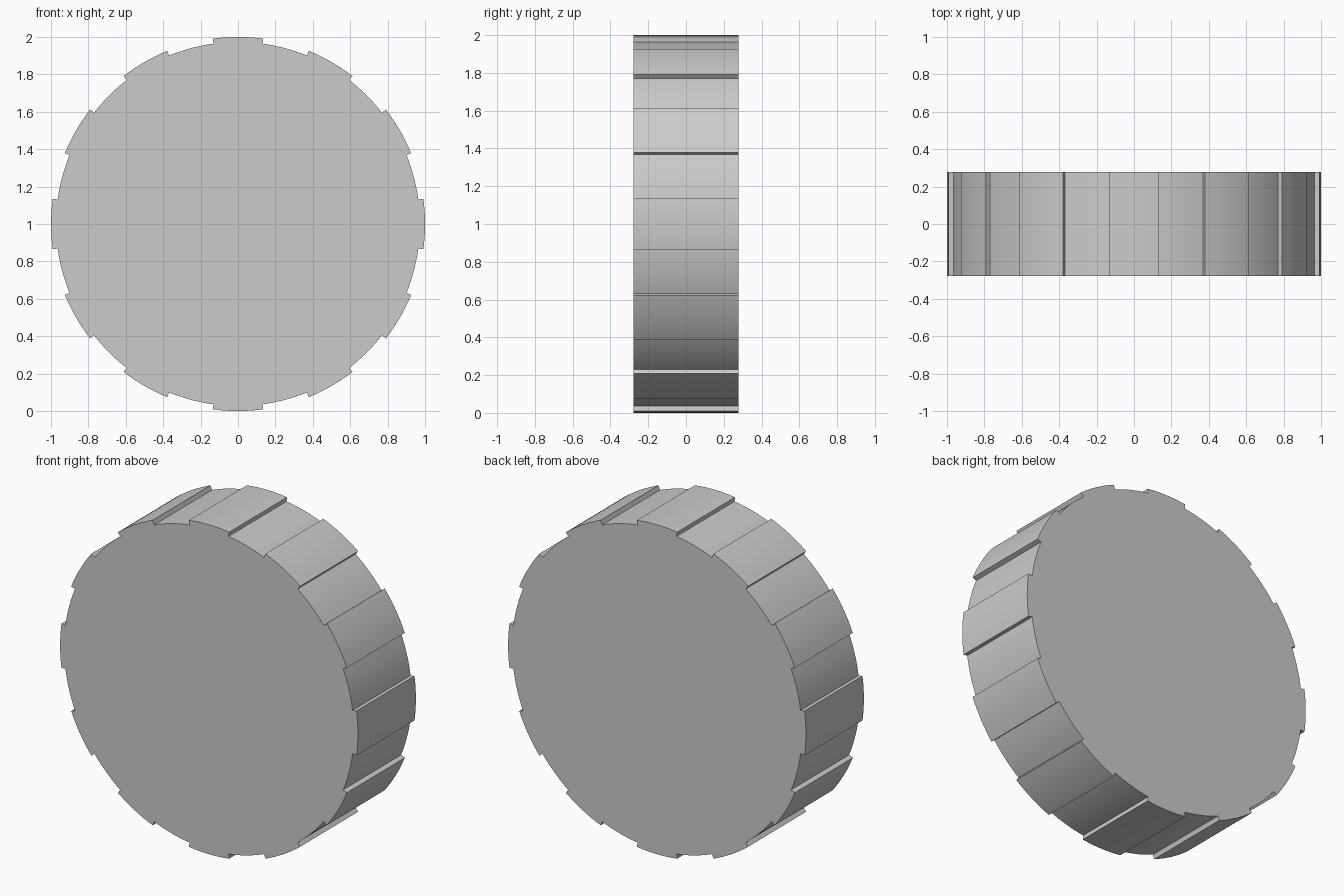
import bpy, bmesh
from math import sin, cos, radians

if "Cube" in bpy.data.objects:
    bpy.data.objects.remove(bpy.data.objects["Cube"])

TEETH, HALF_TOOTH, STEPS = 12, 7.75, 8
R_TIP, R_ROOT, HALF_DEPTH = 1.0, 0.973, 0.278

# Toothed outline: alternating tip and root arcs
pitch = 360 / TEETH
outline = []
for i in range(TEETH):
    for radius, centre, half in ((R_TIP, i * pitch, HALF_TOOTH),
                                 (R_ROOT, (i + 0.5) * pitch, pitch / 2 - HALF_TOOTH)):
        for k in range(STEPS + 1):
            a = radians(centre - half + 2 * half * k / STEPS)
            outline.append((radius * sin(a), -HALF_DEPTH, 1 + radius * cos(a)))

# Solid disc: front cap extruded to the back
bm = bmesh.new()
cap = bm.faces.new([bm.verts.new(p) for p in outline])
ext = bmesh.ops.extrude_face_region(bm, geom=[cap], use_keep_orig=True)
bmesh.ops.translate(bm, vec=(0, 2 * HALF_DEPTH, 0),
                    verts=[g for g in ext["geom"] if isinstance(g, bmesh.types.BMVert)])
bmesh.ops.recalc_face_normals(bm, faces=bm.faces[:])
mesh = bpy.data.meshes.new("toothed_disc")
bm.to_mesh(mesh)
bm.free()

disc = bpy.data.objects.new("toothed_disc", mesh)
bpy.context.collection.objects.link(disc)

# Smooth arcs, sharp tooth walls and rims
bpy.context.view_layer.objects.active = disc
disc.select_set(True)
bpy.ops.object.shade_smooth_by_angle(angle=radians(30))
